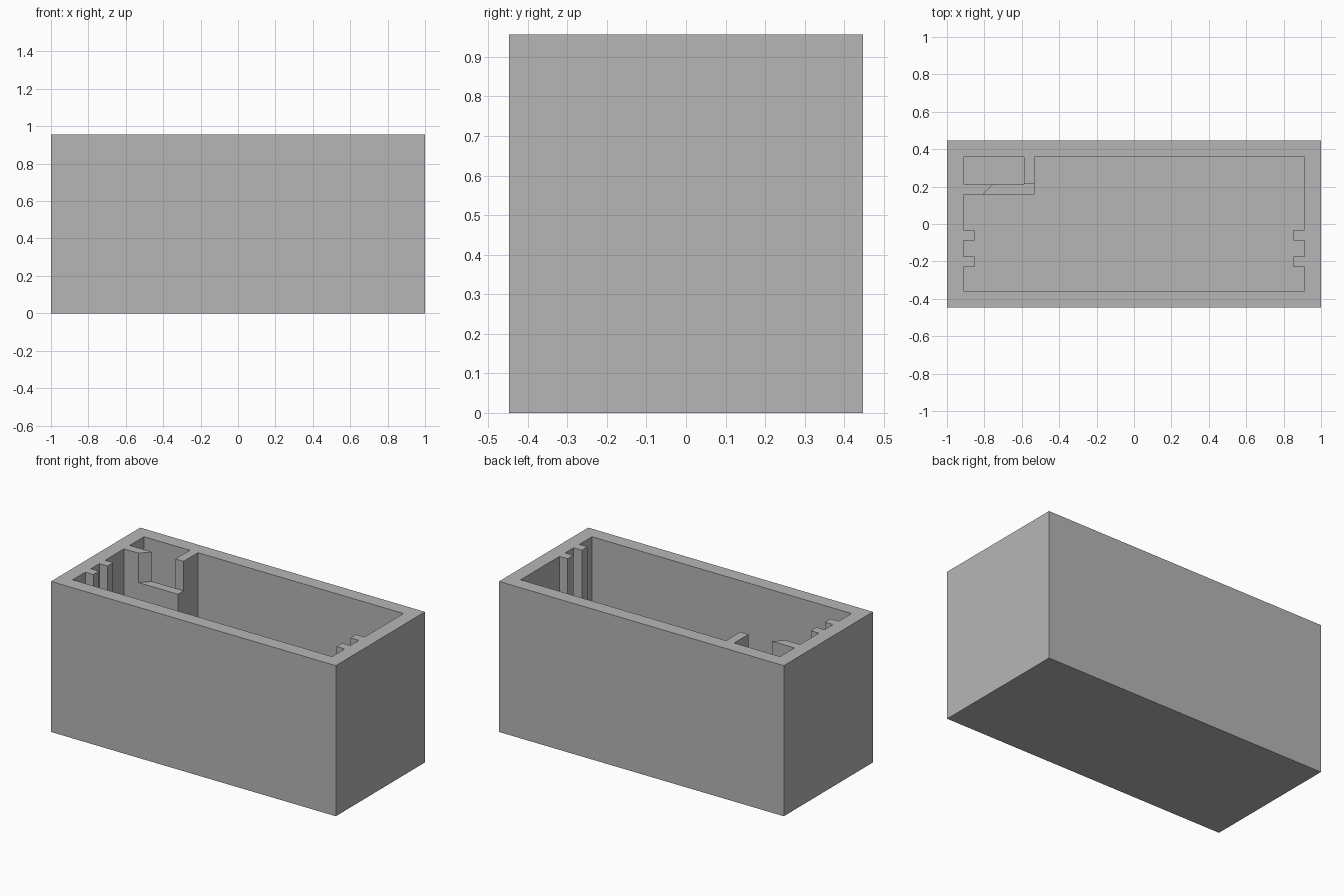
import bpy
import bmesh

if "Cube" in bpy.data.objects:
    bpy.data.objects.remove(bpy.data.objects["Cube"], do_unlink=True)

HX, HY, TOP = 1.0, 0.447, 0.956      # outer half sizes and height
WALL = 0.089
IX, IY = HX - WALL, HY - WALL        # inner half sizes
RIB = 0.057                          # rib and divider thickness
OVER = TOP + 0.1                     # cutters rise past the rim

grey = bpy.data.materials.new("plain_grey")
grey.use_nodes = True
colour = (0.47, 0.47, 0.47, 1)
grey.diffuse_color = colour
grey.node_tree.nodes["Principled BSDF"].inputs["Base Color"].default_value = colour


def prism(name, outline, low, high):
    """Extrude a flat outline from z = low to z = high."""
    bm = bmesh.new()
    face = bm.faces.new([bm.verts.new((x, y, low)) for x, y in outline])
    ext = bmesh.ops.extrude_face_region(bm, geom=[face])
    verts = [v for v in ext["geom"] if isinstance(v, bmesh.types.BMVert)]
    bmesh.ops.translate(bm, verts=verts, vec=(0, 0, high - low))
    bmesh.ops.recalc_face_normals(bm, faces=bm.faces)
    mesh = bpy.data.meshes.new(name)
    bm.to_mesh(mesh)
    bm.free()
    mesh.materials.append(grey)
    obj = bpy.data.objects.new(name, mesh)
    bpy.context.collection.objects.link(obj)
    return obj


def rect(x0, x1, y0, y1):
    return [(x0, y0), (x1, y0), (x1, y1), (x0, y1)]


def rib_side(sign):
    """Inner end wall outline with two board-guide ribs, front to back."""
    pts = []
    for y in (-0.231, -0.089):
        for x, yy in ((IX, y), (IX - RIB, y), (IX - RIB, y + RIB), (IX, y + RIB)):
            pts.append((sign * x, yy))
    return pts


# Corner compartment limits
block_x, block_y = -0.532, 0.157
pocket_x, pocket_y = block_x - RIB, block_y + RIB

# Main cavity, going round the ribs and the corner compartment
cavity = [(-IX, -IY), (IX, -IY)] + rib_side(1) + [
    (IX, IY), (block_x, IY), (block_x, block_y), (-IX, block_y)]
cavity += list(reversed(rib_side(-1)))

# Notch in the compartment's front wall, with one slanted end
e = 0.01
slant = -0.81
notch = [(slant - e, block_y - e), (block_x + e, block_y - e),
         (block_x + e, pocket_y), (pocket_x - e, pocket_y),
         (pocket_x - e, pocket_y + e), (slant + RIB + e, pocket_y + e)]

body = prism("box_body", rect(-HX, HX, -HY, HY), 0, TOP)
cutters = [
    prism("cavity_cutter", cavity, WALL, OVER),
    prism("pocket_cutter", rect(-IX, pocket_x, pocket_y, IY), WALL, OVER),
    prism("notch_cutter", notch, TOP - 0.187, OVER),
]
for cutter in cutters:
    cutter.hide_render = True
    mod = body.modifiers.new(cutter.name, "BOOLEAN")
    mod.operation = "DIFFERENCE"
    mod.solver = "EXACT"
    mod.object = cutter

# Bake the cuts and drop the cutters
deps = bpy.context.evaluated_depsgraph_get()
baked = bpy.data.meshes.new_from_object(body.evaluated_get(deps))
body.modifiers.clear()
body.data = baked
for cutter in cutters:
    bpy.data.objects.remove(cutter, do_unlink=True)
